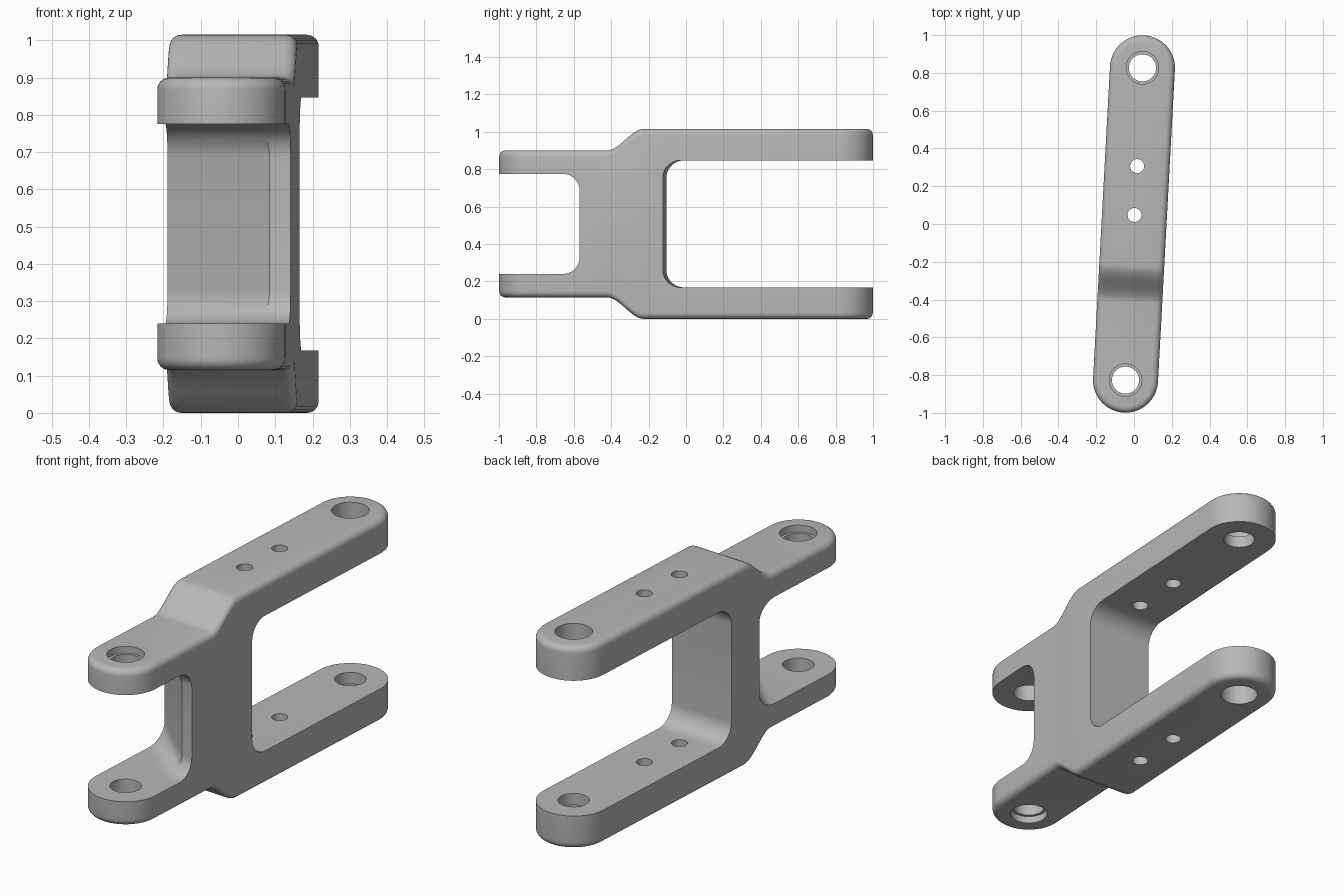
import bpy, bmesh, math
from mathutils import Matrix

if "Cube" in bpy.data.objects:
    bpy.data.objects.remove(bpy.data.objects["Cube"])

HEIGHT = 1.015      # overall height
RADIUS = 0.172      # half width and end radius
EYE = 0.828         # distance of the eye holes from the centre
STEP = 0.115        # how far the front arms are set in
BEVEL = 0.032

metal = bpy.data.materials.new("grey_metal")
metal.use_nodes = True
colour = (0.48, 0.48, 0.48, 1)
metal.diffuse_color = colour
metal.node_tree.nodes["Principled BSDF"].inputs["Base Color"].default_value = colour


def make_object(name, bm):
    bmesh.ops.recalc_face_normals(bm, faces=bm.faces)
    mesh = bpy.data.meshes.new(name)
    bm.to_mesh(mesh)
    bm.free()
    mesh.materials.append(metal)
    obj = bpy.data.objects.new(name, mesh)
    bpy.context.collection.objects.link(obj)
    return obj


def underside(v):
    """Height of the lower outer surface, with its smooth step."""
    t = min(max((v + 0.415) / 0.195, 0), 1)
    return STEP * (1 - t * t * (3 - 2 * t))


def half_outline(r):
    """Right half of the rounded-end plan, front to back."""
    quarter = [math.radians(a) for a in range(0, 91, 5)]
    front = [(r * math.sin(a), -EYE - r * math.cos(a)) for a in quarter]
    side = [(r, -0.415 + 0.195 * i / 16) for i in range(17)]
    back = [(r * math.cos(a), EYE + r * math.sin(a)) for a in quarter]
    return front + side + back


def make_body():
    bm = bmesh.new()
    arc = [math.radians(a) for a in range(0, 91, 15)]
    levels = [(BEVEL * (1 - math.sin(a)), BEVEL * (1 - math.cos(a))) for a in arc]
    rings = []
    for top in (False, True):
        for inset, lift in (reversed(levels) if top else levels):
            half = half_outline(RADIUS - inset)
            plan = half + [(-w, v) for w, v in reversed(half[1:-1])]
            ring = []
            for w, v in plan:
                z = underside(v) + lift
                ring.append(bm.verts.new((w, v, HEIGHT - z if top else z)))
            rings.append(ring)
    count = len(rings[0])
    for low, high in zip(rings, rings[1:]):
        for i in range(count):
            j = (i + 1) % count
            bm.faces.new((low[i], low[j], high[j], high[i]))
    # caps run across from the right half to the left half
    for ring in (rings[0], rings[-1]):
        for i in range(count // 2):
            corners = (ring[i], ring[i + 1], ring[count - i - 1], ring[-i % count])
            bm.faces.new(list(dict.fromkeys(corners)))
    return make_object("fork_link", bm)


def gap_cutter(z0, fillet, place, angle):
    """Slot opening along +y with filleted inner corners."""
    z1 = HEIGHT - z0
    arc = [math.radians(a) for a in range(0, 91, 9)]
    low = [(fillet * (1 - math.sin(a)), z0 + fillet * (1 - math.cos(a))) for a in arc]
    high = [(d, HEIGHT - z) for d, z in reversed(low)]
    profile = [(2, z0)] + low + high + [(2, z1)]
    bm = bmesh.new()
    face = bm.faces.new([bm.verts.new((-1, d, z)) for d, z in profile])
    extruded = bmesh.ops.extrude_face_region(bm, geom=[face])["geom"]
    moved = [g for g in extruded if isinstance(g, bmesh.types.BMVert)]
    bmesh.ops.translate(bm, verts=moved, vec=(2, 0, 0))
    matrix = Matrix.Translation((*place, 0)) @ Matrix.Rotation(angle, 4, "Z")
    bmesh.ops.transform(bm, matrix=matrix, verts=bm.verts)
    return make_object("gap_cutter", bm)


def hole_cutter(v, radius, z0, z1):
    bm = bmesh.new()
    bmesh.ops.create_cone(bm, cap_ends=True, segments=48, radius1=radius,
                          radius2=radius, depth=z1 - z0,
                          matrix=Matrix.Translation((0, v, (z0 + z1) / 2)))
    return make_object("hole_cutter", bm)


link = make_body()

# rear gap, front gap and the slanted side of the web
cutters = [
    gap_cutter(0.168, 0.095, (0, -0.115), 0),
    gap_cutter(0.24, 0.09, (0, -0.56), math.pi),
    gap_cutter(0.24, 0.09, (0.115, -0.56), math.radians(140.3)),
]
# eye holes with outer counterbores, shallow in front and deep behind
for v, depth in ((-EYE, STEP + 0.035), (EYE, 0.11)):
    cutters.append(hole_cutter(v, 0.072, -1, 2))
    cutters.append(hole_cutter(v, 0.086, -1, depth))
    cutters.append(hole_cutter(v, 0.086, HEIGHT - depth, 2))
# small bolt holes
for v in (0.048, 0.307):
    cutters.append(hole_cutter(v, 0.037, -1, 2))

bpy.context.view_layer.objects.active = link
for cutter in cutters:
    cutter.hide_render = True
    mod = link.modifiers.new("cut", "BOOLEAN")
    mod.operation = "DIFFERENCE"
    mod.solver = "EXACT"
    mod.object = cutter
    bpy.ops.object.modifier_apply(modifier=mod.name)
    bpy.data.objects.remove(cutter)

# slight turn so that the rear eye sits to the left
link.data.transform(Matrix.Rotation(math.radians(-3.1), 4, "Z"))
bpy.ops.object.select_all(action="DESELECT")
link.select_set(True)
bpy.ops.object.shade_smooth_by_angle(angle=math.radians(30))
